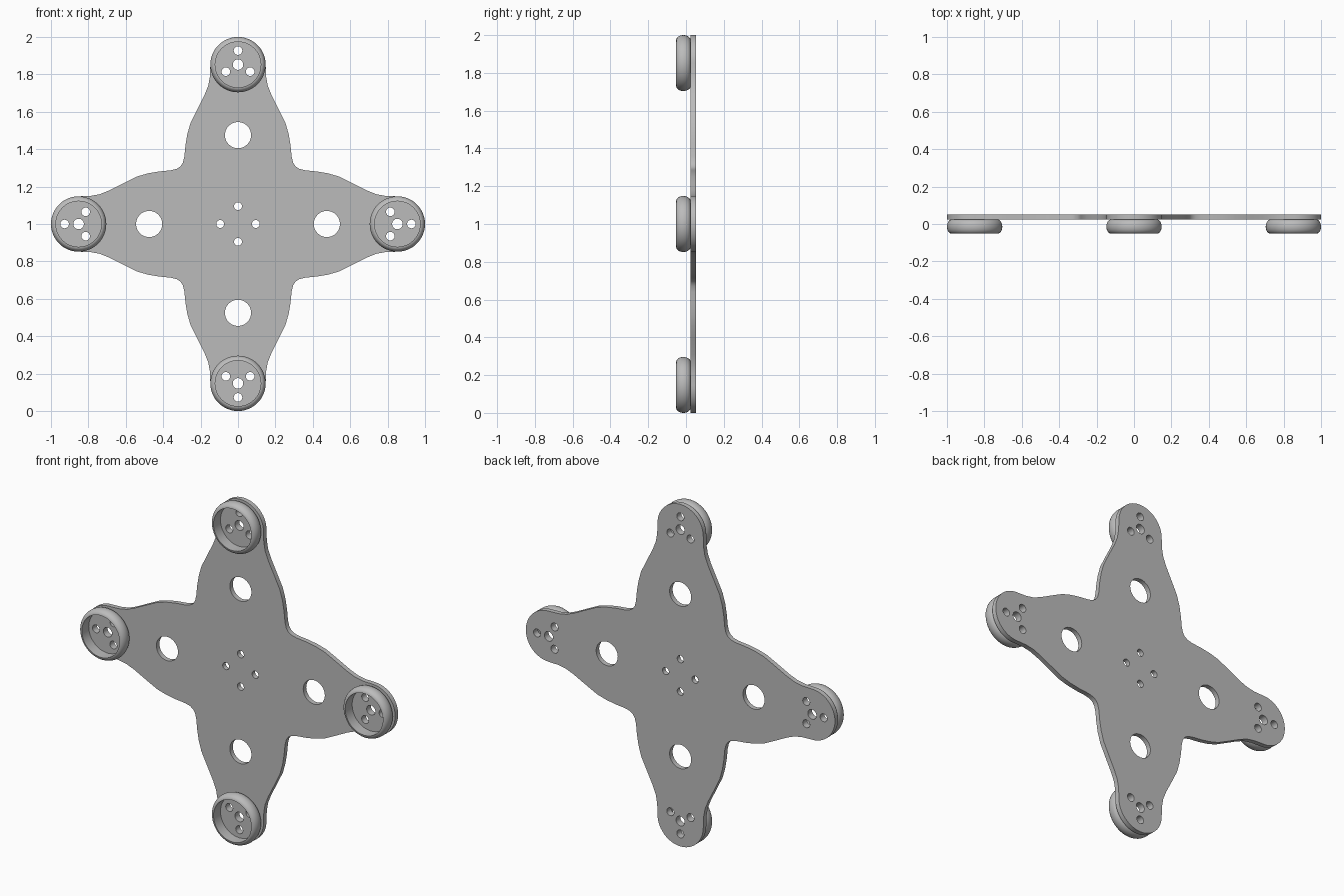
import bpy, bmesh
from math import sin, cos, pi, radians

cube = bpy.data.objects.get("Cube")
if cube:
    bpy.data.objects.remove(cube, do_unlink=True)

grey = bpy.data.materials.new("Grey metal")
grey.use_nodes = True
colour = (0.5, 0.5, 0.5, 1)
grey.diffuse_color = colour
grey.node_tree.nodes["Principled BSDF"].inputs["Base Color"].default_value = colour

REACH = 0.852    # hub distance from the middle
RADIUS = 0.148   # hub and arm tip radius
BACK, JOINT, FRONT = 0.052, 0.024, -0.052


def circle(cx, cz, r, n=32):
    return [(cx + r * cos(2 * pi * i / n), cz + r * sin(2 * pi * i / n)) for i in range(n)]


def turn(points, k):
    """Rotate points by k quarter turns."""
    for _ in range(k):
        points = [(-z, x) for x, z in points]
    return points


def hub_holes():
    """Axle hole and three bolt holes of the hub on the +x arm."""
    holes = [circle(REACH, 0, 0.028)]
    for a in (0, radians(120), radians(240)):
        holes.append(circle(REACH + 0.075 * cos(a), 0.075 * sin(a), 0.023, 24))
    return holes


def finish(obj):
    obj.data.materials.clear()
    obj.data.materials.append(grey)
    bpy.ops.object.select_all(action='DESELECT')
    obj.select_set(True)
    bpy.context.view_layer.objects.active = obj
    bpy.ops.object.shade_smooth_by_angle(angle=radians(35))


def sheet(name, loops, y0, y1):
    """Flat sheet in the xz plane; inner loops become holes."""
    curve = bpy.data.curves.new(name, 'CURVE')
    curve.dimensions = '2D'
    curve.fill_mode = 'BOTH'
    curve.extrude = (y1 - y0) / 2
    for loop in loops:
        spline = curve.splines.new('POLY')
        spline.points.add(len(loop) - 1)
        for point, (x, z) in zip(spline.points, loop):
            point.co = (x, z, 0, 1)
        spline.use_cyclic_u = True
    obj = bpy.data.objects.new(name, curve)
    obj.location = (0, (y0 + y1) / 2, 1)
    obj.rotation_euler = (pi / 2, 0, 0)
    bpy.context.collection.objects.link(obj)
    bpy.ops.object.select_all(action='DESELECT')
    obj.select_set(True)
    bpy.context.view_layer.objects.active = obj
    bpy.ops.object.convert(target='MESH')
    obj = bpy.context.object
    bm = bmesh.new()
    bm.from_mesh(obj.data)
    bmesh.ops.remove_doubles(bm, verts=bm.verts, dist=0.0001)
    bmesh.ops.recalc_face_normals(bm, faces=bm.faces)
    bm.to_mesh(obj.data)
    bm.free()
    finish(obj)


def rim(name, cx, cz):
    """Ring with a rounded outside and a straight inner wall."""
    inner, n, steps = 0.122, 48, 12
    mid, half = (FRONT + JOINT) / 2, (JOINT - FRONT) / 2
    profile = [(inner + (RADIUS - inner) * sin(pi * i / steps),
                mid - half * cos(pi * i / steps)) for i in range(steps + 1)]
    bm = bmesh.new()
    rings = [[bm.verts.new((r * cos(2 * pi * j / n), y, r * sin(2 * pi * j / n)))
              for r, y in profile] for j in range(n)]
    for j in range(n):
        a, b = rings[j], rings[(j + 1) % n]
        for i in range(len(a)):
            k = (i + 1) % len(a)
            bm.faces.new((a[i], a[k], b[k], b[i]))
    bmesh.ops.recalc_face_normals(bm, faces=bm.faces)
    mesh = bpy.data.meshes.new(name)
    bm.to_mesh(mesh)
    bm.free()
    obj = bpy.data.objects.new(name, mesh)
    obj.location = (cx, 0, cz)
    bpy.context.collection.objects.link(obj)
    finish(obj)


# Outline of one arm: flank, round tip, mirrored flank
flank = [(0.308, 0.308), (0.328, 0.295), (0.36, 0.287), (0.42, 0.281), (0.48, 0.271),
         (0.54, 0.254), (0.615, 0.217), (0.69, 0.179), (0.74, 0.159), (0.79, 0.15)]
tip = [(REACH + RADIUS * sin(pi * i / 24), -RADIUS * cos(pi * i / 24)) for i in range(25)]
arm = [(x, -z) for x, z in flank] + tip + flank[:0:-1]

# Cross plate with lightening, centre and hub holes
outline, holes = [], []
for k in range(4):
    outline += turn(arm, k)
    for hole in [circle(0.475, 0, 0.07), circle(0.095, 0, 0.021, 24)] + hub_holes():
        holes.append(turn(hole, k))
sheet("cross_plate", [outline] + holes, JOINT, BACK)

# Hubs: rim and recessed drilled floor on each arm
for k, side in enumerate(("left", "top", "right", "bottom")):
    x, z = turn([(REACH, 0)], k)[0]
    rim(side + "_hub_rim", x, 1 + z)
    floor = [circle(REACH, 0, 0.123, 48)] + hub_holes()
    sheet(side + "_hub_floor", [turn(loop, k) for loop in floor], 0.012, JOINT)
